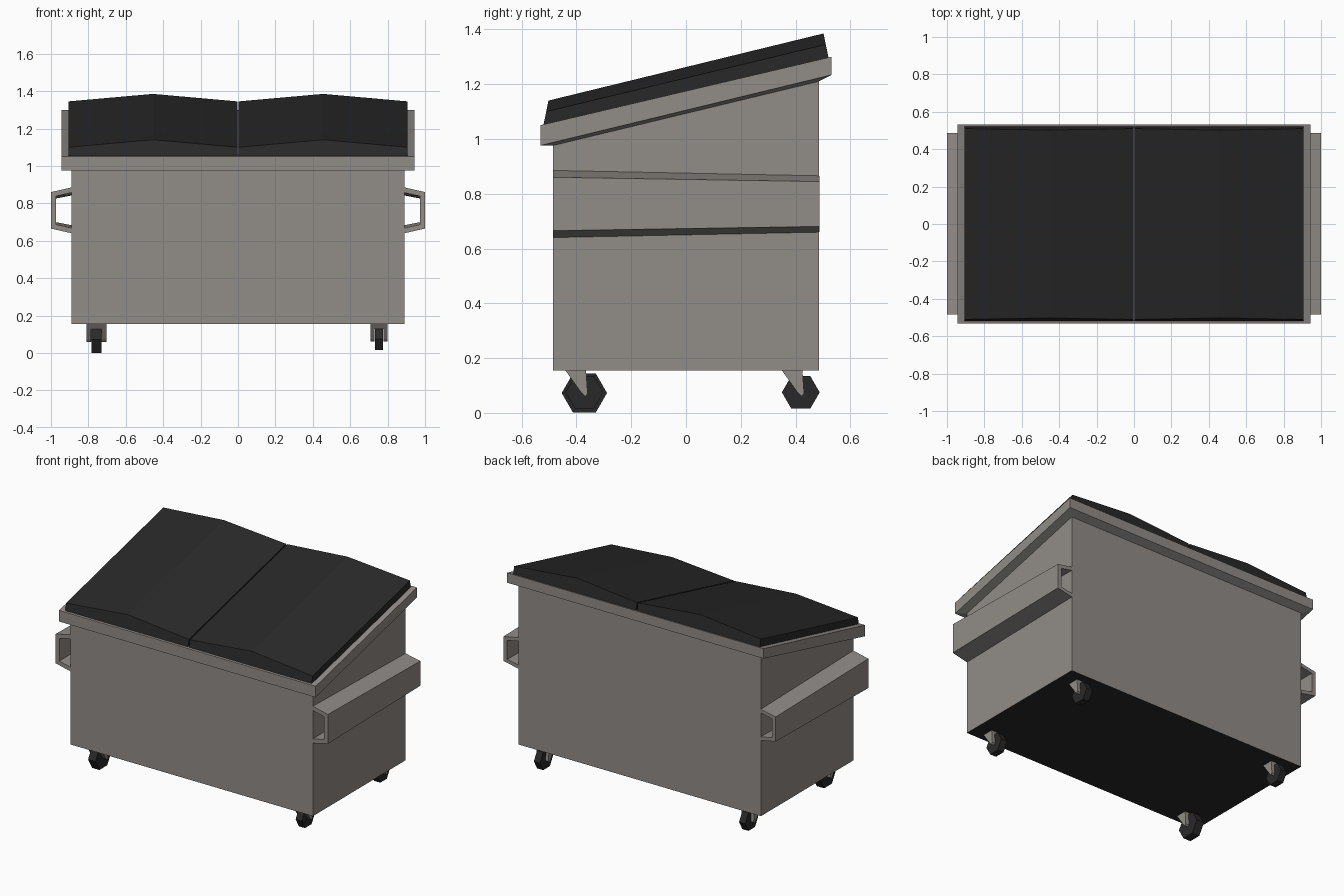
import bpy, bmesh, math

if "Cube" in bpy.data.objects:
    bpy.data.objects.remove(bpy.data.objects["Cube"])


def material(name, rgb):
    m = bpy.data.materials.new(name)
    m.diffuse_color = (*rgb, 1)
    m.use_nodes = True
    m.node_tree.nodes["Principled BSDF"].inputs["Base Color"].default_value = m.diffuse_color
    return m


GREY = material("warm grey steel", (0.285, 0.262, 0.245))
BLACK = material("black plastic", (0.022, 0.022, 0.022))


def loft(name, rings, *mats):
    """Skin a stack of equal-length point rings and cap both ends."""
    bm = bmesh.new()
    vs = [[bm.verts.new(p) for p in r] for r in rings]
    n = len(rings[0])
    for a, b in zip(vs, vs[1:]):
        for i in range(n):
            j = (i + 1) % n
            bm.faces.new((a[i], a[j], b[j], b[i]))
    bm.faces.new(vs[0][::-1])
    bm.faces.new(vs[-1])
    bmesh.ops.recalc_face_normals(bm, faces=bm.faces)
    me = bpy.data.meshes.new(name)
    bm.to_mesh(me)
    bm.free()
    for m in mats:
        me.materials.append(m)
    ob = bpy.data.objects.new(name, me)
    bpy.context.collection.objects.link(ob)
    return ob


def rect(x, y, z_front, z_back):
    """Rectangle ring that may slope from front to back."""
    return [(-x, -y, z_front), (x, -y, z_front), (x, y, z_back), (-x, y, z_back)]


# Body with sloped top and a black underside
body = loft("body", [rect(0.89, 0.485, 0.155, 0.155), rect(0.89, 0.485, 1.0, 1.235)], GREY, BLACK)
for f in body.data.polygons:
    if f.normal.z < -0.9:
        f.material_index = 1

# Overhanging rim
loft("rim", [rect(0.89, 0.485, 0.976, 1.21), rect(0.943, 0.532, 0.976, 1.234),
             rect(0.943, 0.532, 1.05, 1.30)], GREY)

# Two ridged lids; rings run from the front edge to the back edge
for side, s in (("left", -1), ("right", 1)):
    rings = []
    for y, z, d in ((-0.52, 1.052, 1), (0.52, 1.297, -1)):
        rings.append([(s * 0.004, y, z), (s * 0.906, y, z),
                      (s * 0.906, y + d * 0.01, z + 0.048),
                      (s * 0.455, y + d * 0.018, z + 0.088),
                      (s * 0.004, y + d * 0.01, z + 0.048)])
    loft(side + "_lid", rings, BLACK)

# Open-ended fork sleeves, narrowing to the back
PROFILE = [(0.89, 0.885), (1.0, 0.86), (1.0, 0.665), (0.89, 0.64),
           (0.89, 0.668), (0.973, 0.687), (0.973, 0.838), (0.89, 0.857)]
for side, s in (("left", -1), ("right", 1)):
    loft(side + "_fork_sleeve",
         [[(s * x, y, 0.7625 + (z - 0.7625) * k) for x, z in PROFILE]
          for y, k in ((-0.485, 1.0), (0.487, 0.84))], GREY)


def prism_x(name, yz, x0, x1, mat):
    loft(name, [[(x, y, z) for y, z in yz] for x in (x0, x1)], mat)


def caster(name, cx, cy, k):
    """Hexagonal wheel in a tapered fork, scaled by k."""
    top, cz = 0.155, 0.155 - 0.08 * (1.03 if k > 1 else 1)
    r, w, outer = 0.069 * k, 0.0225 * k, 0.045 * k
    hexagon = [(cy + r * math.cos(i * math.pi / 3), cz + r * math.sin(i * math.pi / 3))
               for i in range(6)]
    prism_x(name + "_wheel", hexagon, cx - w, cx + w, BLACK)
    plate = [(cy - 0.069, top), (cy + 0.006, top), (cy + 0.012, cz - 0.005),
             (cy + 0.003, cz - 0.015), (cy - 0.012, cz)]
    for tag, s in (("left", -1), ("right", 1)):
        prism_x(f"{name}_{tag}_fork", plate, cx + s * w * 1.05, cx + s * outer, GREY)
    bridge = [(cy - 0.069, top), (cy + 0.006, top), (cy + 0.007, 0.128), (cy - 0.05, 0.128)]
    prism_x(name + "_fork_bridge", bridge, cx - w * 1.05, cx + w * 1.05, GREY)


# Four casters, the front left one larger
caster("front_left", -0.757, -0.371, 1.2)
caster("front_right", 0.754, -0.371, 1.0)
caster("back_left", -0.754, 0.419, 1.0)
caster("back_right", 0.754, 0.419, 1.0)
